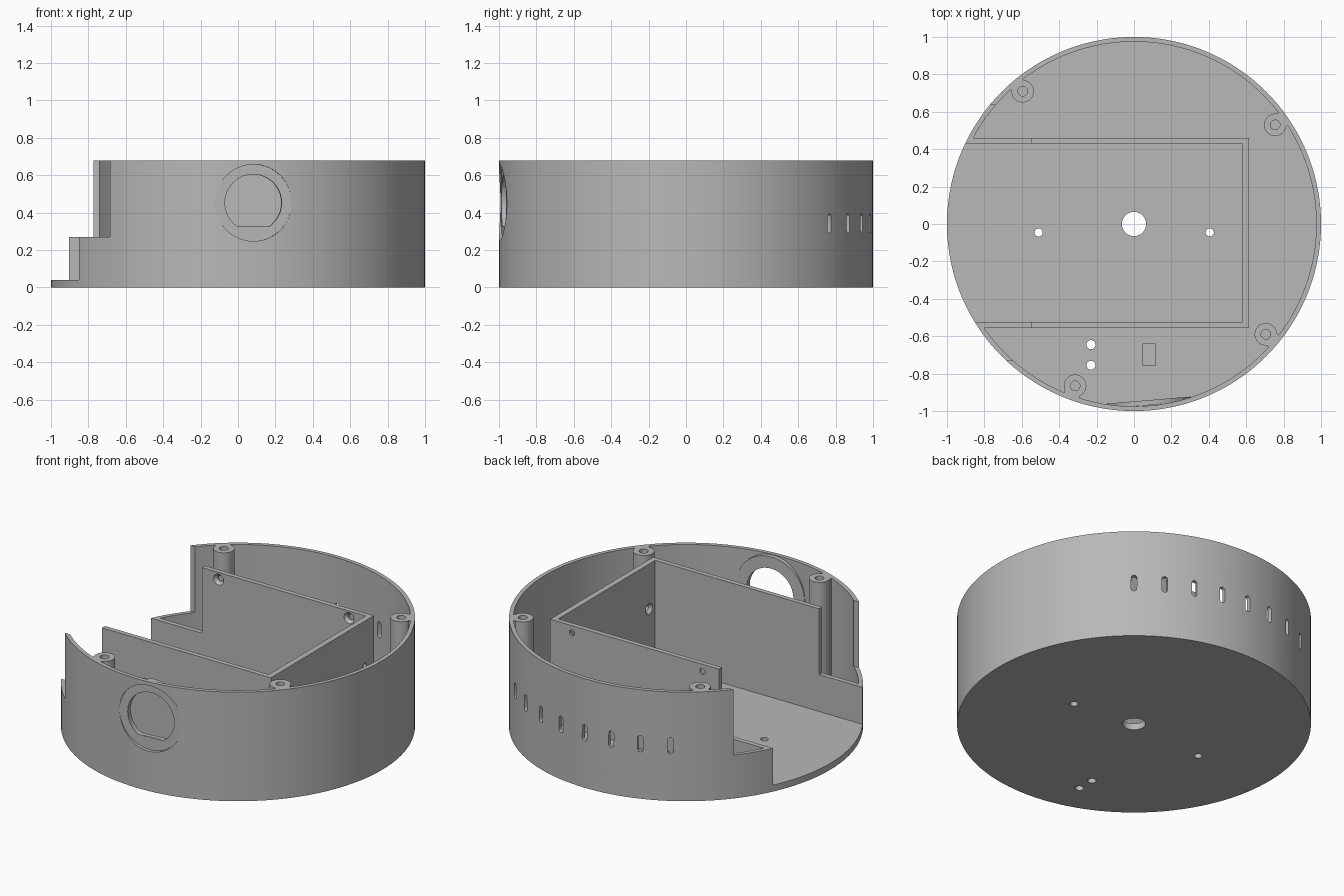
import bpy, bmesh
from math import sin, cos, pi, radians, atan2, hypot
from mathutils import Matrix, Vector

if "Cube" in bpy.data.objects:
    bpy.data.objects.remove(bpy.data.objects["Cube"])

grey = bpy.data.materials.new("plain grey plastic")
grey.use_nodes = True
COLOUR = (0.48, 0.48, 0.48, 1)
grey.diffuse_color = COLOUR
grey.node_tree.nodes["Principled BSDF"].inputs["Base Color"].default_value = COLOUR

HEIGHT, FLOOR, LEDGE = 0.68, 0.04, 0.27
INNER = 0.975


def circle(r, n=32, cx=0, cy=0):
    return [(cx + r * cos(2 * pi * i / n), cy + r * sin(2 * pi * i / n)) for i in range(n)]


def rect(x0, x1, y0, y1):
    return [(x0, y0), (x1, y0), (x1, y1), (x0, y1)]


def prism(name, outline, z0, z1, matrix=None, top_outline=None):
    """Solid between a lower outline and an equal (or given) upper outline."""
    bm = bmesh.new()
    low = [bm.verts.new((x, y, z0)) for x, y in outline]
    high = [bm.verts.new((x, y, z1)) for x, y in (top_outline or outline)]
    n = len(low)
    bm.faces.new(low[::-1])
    bm.faces.new(high)
    for i in range(n):
        j = (i + 1) % n
        bm.faces.new((low[i], low[j], high[j], high[i]))
    bmesh.ops.recalc_face_normals(bm, faces=bm.faces)
    mesh = bpy.data.meshes.new(name)
    bm.to_mesh(mesh)
    bm.free()
    mesh.materials.append(grey)
    if matrix:
        mesh.transform(matrix)
    obj = bpy.data.objects.new(name, mesh)
    bpy.context.collection.objects.link(obj)
    return obj


def combine(target, tool, operation="DIFFERENCE"):
    """Apply one boolean and discard the tool."""
    tool.hide_render = True
    mod = target.modifiers.new("combine", "BOOLEAN")
    mod.operation, mod.object, mod.solver = operation, tool, "EXACT"
    bpy.context.view_layer.objects.active = target
    bpy.ops.object.modifier_apply(modifier=mod.name)
    bpy.data.objects.remove(tool)


def facing(degrees, origin=(0, 0, 0)):
    """Frame whose z axis points outward at an azimuth and whose y axis is up."""
    a = radians(degrees)
    axes = Matrix(((-sin(a), 0, cos(a)), (cos(a), 0, sin(a)), (0, 1, 0)))
    return Matrix.Translation(Vector(origin)) @ axes.to_4x4()


def side_opening():
    return prism("side_opening", rect(-1.2, -0.55, -0.73, 0.635), LEDGE, 1)


# Round shell with floor
shell = prism("round_shell", circle(1, 144), 0, HEIGHT)
combine(shell, prism("cavity", circle(INNER, 144), FLOOR, 1))

# Flat pad, outer recess and D-shaped socket hole in the front
socket = facing(-85.2, (0, 0, 0.453))
combine(shell, prism("socket_pad", circle(0.225, 64), 0.945, 0.972, socket), "UNION")
combine(shell, prism("socket_recess", circle(0.205, 64), 0.978, 1.2, socket))
d_shape = [(x, max(y, -0.128)) for x, y in circle(0.152, 64)]
d_shape = [p for i, p in enumerate(d_shape)
           if p[1] > -0.128 or d_shape[i - 1][1] > -0.128
           or d_shape[(i + 1) % 64][1] > -0.128]
combine(shell, prism("socket_hole", d_shape, 0.8, 1.2, socket))

# Stepped opening on the side
combine(shell, side_opening())
combine(shell, prism("tray_mouth", rect(-1.2, -0.7, -0.525, 0.43), FLOOR, 0.5))

# Row of rounded vent slots
slot = [(x, y + (0.035 if i < 12 else -0.035)) for i, (x, y) in enumerate(circle(0.016, 24))]
for k in range(8):
    combine(shell, prism("vent", slot, 0.9, 1.1, facing(50 + 10 * k, (0, 0, 0.343))))

# Floor holes
for x, y, r in ((0, 0, 0.065), (-0.51, -0.045, 0.022), (0.405, -0.045, 0.022),
                (-0.23, -0.645, 0.024), (-0.23, -0.755, 0.024)):
    combine(shell, prism("floor_hole", circle(r, 32, x, y), -0.1, 0.2))

# Three-sided tray walls, lowered near the opening
tray = prism("tray_walls", [(-0.885, 0.46), (0.615, 0.46), (0.615, -0.555), (-0.83, -0.555),
                            (-0.83, -0.525), (0.58, -0.525), (0.58, 0.43), (-0.885, 0.43)],
             FLOOR - 0.01, HEIGHT)
combine(tray, side_opening())

# Countersunk screw holes in the tray walls
for angle, x, y, z in ((90, -0.435, 0.43, 0.635), (90, 0.465, 0.43, 0.635),
                       (0, 0.58, -0.465, 0.4), (0, 0.58, 0.37, 0.4)):
    frame = facing(angle, (x, y, z))
    combine(tray, prism("screw_hole", circle(0.018, 24), -0.05, 0.1, frame))
    combine(tray, prism("countersink", circle(0.036, 24), -0.002, 0.018, frame,
                        circle(0.018, 24)))

# Screw posts joined to the shell by short webs
posts = []
for x, y in ((-0.595, 0.71), (0.755, 0.53), (0.705, -0.59), (-0.315, -0.865)):
    post = prism("screw_post", circle(0.06, 40, x, y), FLOOR - 0.01, HEIGHT)
    turn = Matrix.Rotation(atan2(y, x), 4, "Z")
    web = prism("web", rect(hypot(x, y), 0.984, -0.0425, 0.0425), FLOOR - 0.01, HEIGHT, turn)
    combine(post, web, "UNION")
    combine(post, prism("bore", circle(0.026, 24, x, y), 0.38, 1))
    posts.append(post)

# Small raised pad on the floor
pad = prism("floor_pad", rect(0.045, 0.115, -0.76, -0.64), FLOOR - 0.01, 0.06)

# Smooth curved walls, crisp edges
bpy.ops.object.select_all(action="DESELECT")
for obj in [shell, tray, pad] + posts:
    obj.select_set(True)
bpy.context.view_layer.objects.active = shell
bpy.ops.object.shade_smooth_by_angle(angle=radians(30))
